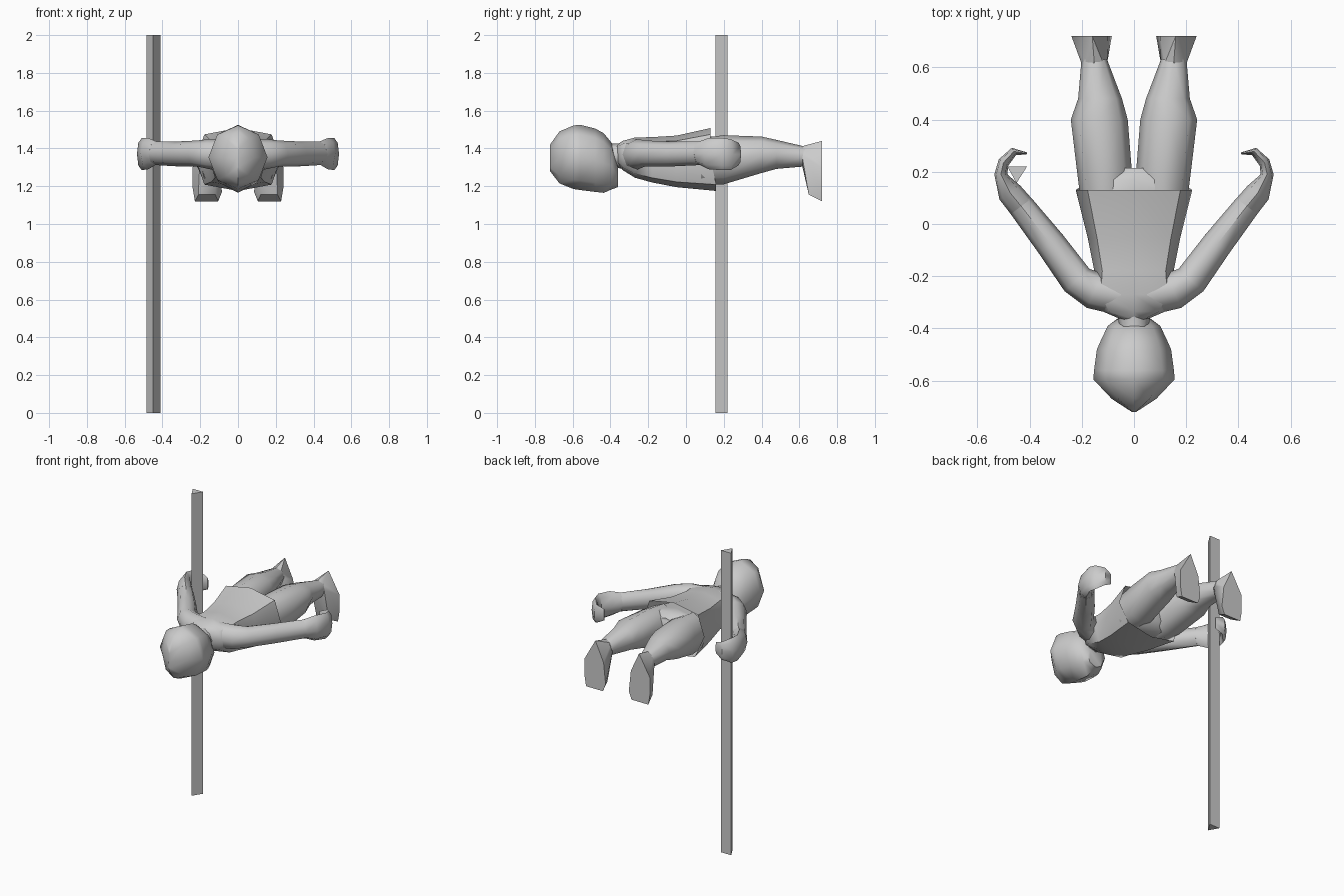
import bpy, bmesh, math
from mathutils import Vector


def finish(name, bm, mirror=False, angle=50):
    bmesh.ops.recalc_face_normals(bm, faces=bm.faces)
    me = bpy.data.meshes.new(name)
    bm.to_mesh(me)
    bm.free()
    ob = bpy.data.objects.new(name, me)
    bpy.context.collection.objects.link(ob)
    bpy.context.view_layer.objects.active = ob
    ob.select_set(True)
    bpy.ops.object.shade_smooth_by_angle(angle=math.radians(angle))
    ob.select_set(False)
    if mirror:
        ob.modifiers.new("mirror", 'MIRROR')
    return ob


def loft(name, rings, sides=8, box=1.0, start=True, end=True, mirror=False, tilt=0.0):
    """Rings: (x, y, heading in degrees from +y, half width, z low, z high)."""
    bm = bmesh.new()
    loops = []
    for x, y, heading, hw, lo, hi in rings:
        h = math.radians(heading)
        across = Vector((math.cos(h), -math.sin(h), 0))
        loop = []
        for k in range(sides):
            a = math.tau * k / sides
            c, s = (math.copysign(abs(v) ** box, v) if abs(v) > 1e-6 else 0
                    for v in (math.cos(a), math.sin(a)))
            p = Vector((x, y, (lo + hi) / 2 + s * (hi - lo) / 2)) + across * (hw * c)
            loop.append(bm.verts.new(p))
        loops.append(loop)
    for v in loops[-1]:
        if v.co.z < (rings[-1][4] + rings[-1][5]) / 2 - 0.01:
            v.co.y += tilt
    for a, b in zip(loops, loops[1:]):
        for k in range(sides):
            j = (k + 1) % sides
            bm.faces.new((a[k], a[j], b[j], b[k]))
    if start:
        bm.faces.new(loops[0])
    if end:
        bm.faces.new(loops[-1])
    return finish(name, bm, mirror)


def along_y(rows, x=0):
    return [(x, y, 0, hw, lo, hi) for y, hw, lo, hi in rows]


# Three-sided upright pole
bm = bmesh.new()
tri = bm.faces.new([bm.verts.new((x, y, 0)) for x, y in
                    ((-0.485, 0.22), (-0.41, 0.22), (-0.45, 0.157))])
ext = bmesh.ops.extrude_face_region(bm, geom=[tri])
bmesh.ops.translate(bm, vec=(0, 0, 2), verts=[v for v in ext["geom"]
                                             if isinstance(v, bmesh.types.BMVert)])
if len(bm.faces) == 4:
    bm.faces.new([v for v in bm.verts if v.co.z < 1])
finish("pole", bm, angle=30)

# Head, neck
loft("head", along_y([
    (-0.72, 0.008, 1.28, 1.42), (-0.67, 0.085, 1.215, 1.49), (-0.595, 0.156, 1.185, 1.522),
    (-0.56, 0.153, 1.18, 1.525), (-0.48, 0.142, 1.17, 1.505), (-0.435, 0.122, 1.165, 1.48),
    (-0.39, 0.10, 1.185, 1.425), (-0.36, 0.06, 1.195, 1.31)]))
loft("neck", along_y([(-0.43, 0.06, 1.29, 1.43), (-0.38, 0.058, 1.30, 1.425),
                      (-0.32, 0.07, 1.29, 1.43)]))

# Torso with open flared hem
loft("shirt", along_y([
    (-0.365, 0.05, 1.32, 1.42), (-0.335, 0.12, 1.285, 1.44), (-0.27, 0.16, 1.245, 1.458),
    (-0.18, 0.152, 1.22, 1.46), (-0.05, 0.178, 1.195, 1.468), (0.13, 0.223, 1.175, 1.508)]),
    box=0.65, end=False, tilt=0.03)

# Pelvis and legs
loft("pelvis", along_y([(-0.05, 0.15, 1.23, 1.44), (0.1, 0.195, 1.21, 1.46),
                        (0.17, 0.19, 1.215, 1.465), (0.215, 0.09, 1.26, 1.44)]), box=0.7)
loft("leg", [(0.108, 0.08, 0, 0.095, 1.21, 1.455), (0.113, 0.2, 0, 0.105, 1.21, 1.47),
             (0.133, 0.4, 0, 0.109, 1.27, 1.463), (0.13, 0.48, 0, 0.084, 1.292, 1.445),
             (0.152, 0.63, 0, 0.049, 1.305, 1.41)], box=0.9, mirror=True)

# Feet, toes pointing down with flat soles
bm = bmesh.new()
for k in range(8):
    a = math.tau * k / 8
    bm.verts.new((0.152 + 0.049 * math.cos(a), 0.615, 1.36 + 0.052 * math.sin(a)))
for p in ((0.105, 0.72, 1.12), (0.228, 0.72, 1.12), (0.085, 0.72, 1.17), (0.24, 0.72, 1.19),
          (0.24, 0.72, 1.30), (0.10, 0.72, 1.31), (0.16, 0.72, 1.44),
          (0.12, 0.65, 1.155), (0.21, 0.65, 1.155)):
    bm.verts.new(p)
bmesh.ops.convex_hull(bm, input=bm.verts)
finish("foot", bm, mirror=True, angle=40)

# Arms reaching back, hands curled inward
loft("arm", [(0.05, -0.27, 80, 0.08, 1.28, 1.45), (0.15, -0.255, 65, 0.073, 1.29, 1.45),
             (0.218, -0.215, 42, 0.064, 1.305, 1.442), (0.32, -0.075, 37, 0.058, 1.305, 1.437),
             (0.435, 0.072, 37, 0.05, 1.312, 1.437)], mirror=True)
loft("hand", [(0.432, 0.068, 37, 0.05, 1.315, 1.437), (0.475, 0.12, 33, 0.048, 1.29, 1.455),
              (0.51, 0.19, 0, 0.025, 1.285, 1.455), (0.50, 0.235, -35, 0.022, 1.285, 1.45),
              (0.46, 0.278, -60, 0.016, 1.31, 1.43), (0.41, 0.27, -110, 0.004, 1.335, 1.41)],
     mirror=True)
